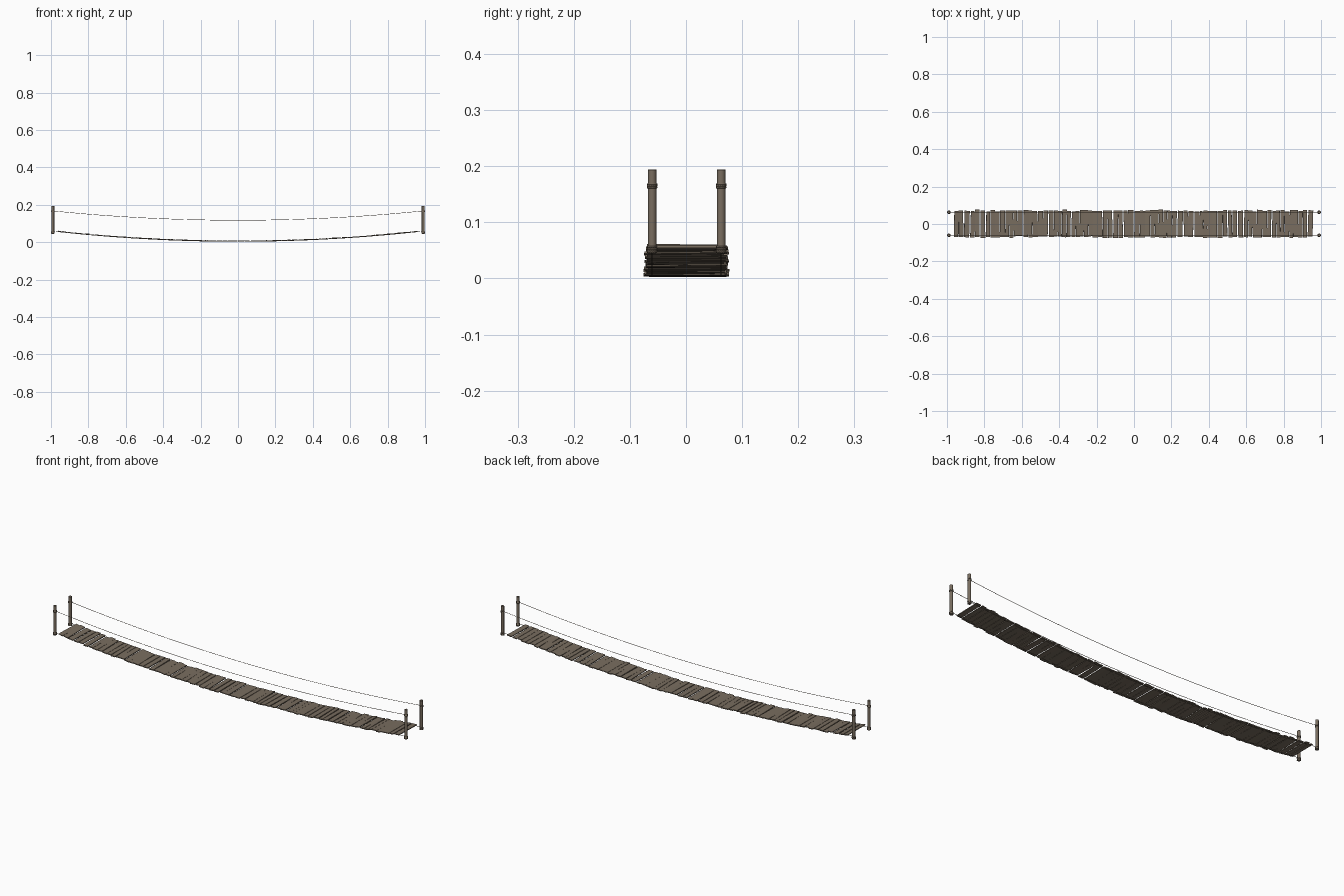
import bpy, bmesh, math, random
from mathutils import Matrix, Vector

if "Cube" in bpy.data.objects:
    bpy.data.objects.remove(bpy.data.objects["Cube"])

random.seed(11)

def material(name, rgb):
    m = bpy.data.materials.new(name)
    m.diffuse_color = (*rgb, 1)
    m.use_nodes = True
    m.node_tree.nodes["Principled BSDF"].inputs["Base Color"].default_value = m.diffuse_color
    return m

PLANK = material("weathered plank", (0.19, 0.153, 0.115))
POST = material("post wood", (0.19, 0.153, 0.115))
ROPE = material("rope", (0.165, 0.132, 0.098))

END_X, SIDE_Y = 0.99, 0.0615
SIDES = (("front", -SIDE_Y + 0.0012), ("back", SIDE_Y + 0.0012))

def deck_z(x):
    return 0.0035 + 0.055 * (x / END_X) ** 2

def rail_z(x):
    return 0.117 + 0.05 * (x / END_X) ** 2

def finish(name, bm, mat, smooth=False):
    me = bpy.data.meshes.new(name)
    bmesh.ops.recalc_face_normals(bm, faces=bm.faces)
    bm.to_mesh(me)
    bm.free()
    me.materials.append(mat)
    for p in me.polygons:
        p.use_smooth = smooth
    ob = bpy.data.objects.new(name, me)
    bpy.context.collection.objects.link(ob)
    return ob

# tube swept along points lying in an x-z plane or a ring
def tube(bm, pts, r, closed=False, n=6):
    rings, count = [], len(pts)
    for i, p in enumerate(pts):
        a = pts[i - 1] if (closed or i) else p
        b = pts[(i + 1) % count] if (closed or i < count - 1) else p
        t = (b - a).normalized()
        ref = Vector((0, 0, 1)) if closed else Vector((0, 1, 0))
        u = t.cross(ref).normalized()
        v = t.cross(u)
        rings.append([bm.verts.new(p + r * (u * math.cos(k * math.tau / n) + v * math.sin(k * math.tau / n)))
                      for k in range(n)])
    for i in range(count if closed else count - 1):
        A, B = rings[i], rings[(i + 1) % count]
        for k in range(n):
            bm.faces.new((A[k], A[(k + 1) % n], B[(k + 1) % n], B[k]))
    if not closed:
        bm.faces.new(rings[0])
        bm.faces.new(rings[-1])

# sagging ropes: deck carriers and hand rails
for side, y in SIDES:
    for kind, fz in (("deck_rope", deck_z), ("hand_rope", rail_z)):
        bm = bmesh.new()
        xs = [END_X * (i / 24 - 1) for i in range(49)]
        tube(bm, [Vector((x, y, fz(x))) for x in xs], 0.0011)
        finish(f"{side}_{kind}", bm, ROPE, True)

# uneven planks of varied width resting on the deck ropes
SPAN = 0.962
widths = [random.uniform(0.019, 0.028) for _ in range(74)]
gaps = [random.choice((0.0005, 0.001, 0.002, 0.0055)) for _ in widths]
scale = 2 * SPAN / (sum(widths) + sum(gaps))
bm = bmesh.new()
x0 = -SPAN
for w, g in zip(widths, gaps):
    w, g = w * scale, g * scale
    x = x0 + w / 2
    x0 += w + g
    slope = math.atan(2 * 0.055 * x / END_X ** 2)
    size = (w, random.uniform(0.136, 0.148), random.uniform(0.0035, 0.0048))
    place = (Matrix.Translation((x, 0.001 + random.uniform(-0.003, 0.003),
                                 deck_z(x) + 0.0026 + random.uniform(-0.0008, 0.0008)))
             @ Matrix.Rotation(-slope + random.uniform(-0.09, 0.09), 4, 'Y')
             @ Matrix.Rotation(random.uniform(-0.03, 0.03), 4, 'Z')
             @ Matrix.Rotation(random.uniform(-0.008, 0.008), 4, 'X'))
    bmesh.ops.create_cube(bm, size=1, matrix=place @ Matrix.Diagonal((*size, 1)))
finish("deck_planks", bm, PLANK)

# posts with slightly chamfered tops, and rope lashings
for end, x in (("left", -END_X), ("right", END_X)):
    for side, y in SIDES:
        bm = bmesh.new()
        bmesh.ops.create_cone(bm, cap_ends=True, segments=12, radius1=0.0077, radius2=0.0077, depth=0.15,
                              matrix=Matrix.Translation((x, y, 0.1195)))
        rims = [e for e in bm.edges if abs(e.verts[0].co.z - e.verts[1].co.z) < 1e-6]
        bmesh.ops.bevel(bm, geom=rims, offset=0.001, segments=1, affect='EDGES')
        ob = finish(f"{end}_{side}_post", bm, POST, True)
        bpy.context.view_layer.objects.active = ob
        ob.select_set(True)
        bpy.ops.object.shade_smooth_by_angle(angle=math.radians(35))
        ob.select_set(False)
        bm = bmesh.new()
        for z in (0.162, 0.165, 0.168, 0.047, 0.050, 0.053, 0.056):
            tube(bm, [Vector((x + 0.008 * math.cos(a), y + 0.008 * math.sin(a), z))
                      for a in (k * math.tau / 16 for k in range(16))], 0.0017, closed=True)
        finish(f"{end}_{side}_lashing", bm, ROPE, True)
